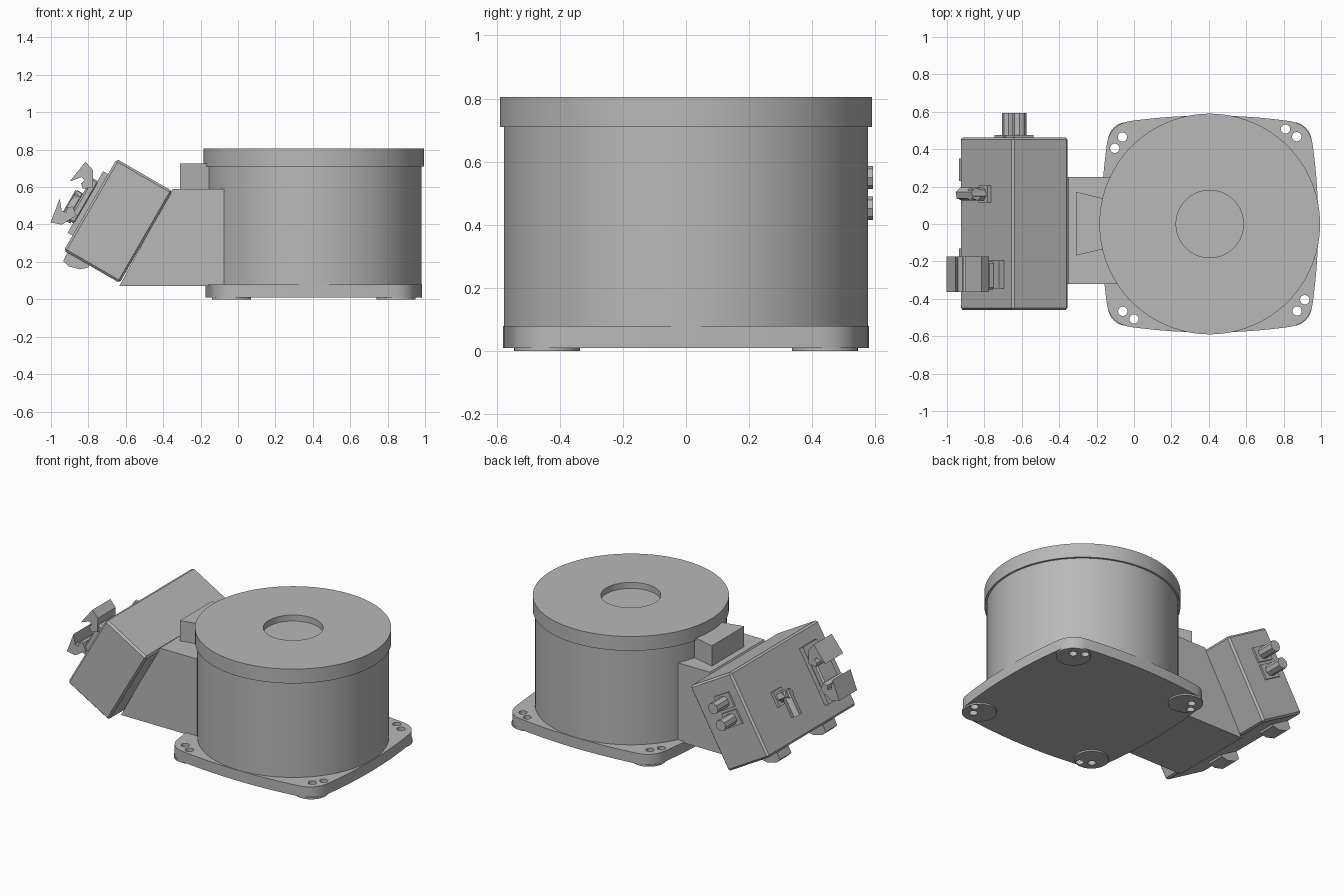
import bpy, bmesh, math
from mathutils import Vector, Matrix

cube = bpy.data.objects.get("Cube")
if cube:
    bpy.data.objects.remove(cube, do_unlink=True)

grey = bpy.data.materials.new("machine grey")
grey.use_nodes = True
colour = (0.48, 0.48, 0.48, 1)
grey.diffuse_color = colour
grey.node_tree.nodes["Principled BSDF"].inputs["Base Color"].default_value = colour

CX = 0.405                                  # axis of the round body
FACE = Vector((-0.79, 0, 0.505))            # centre of the tilted outer face
UP = Vector((0.5, 0, 0.866))
OUT = Vector((-0.866, 0, 0.5))
SIDE = Vector((0, 1, 0))


def finish(name, bm, smooth=False):
    bmesh.ops.recalc_face_normals(bm, faces=bm.faces)
    mesh = bpy.data.meshes.new(name)
    bm.to_mesh(mesh)
    bm.free()
    mesh.materials.append(grey)
    ob = bpy.data.objects.new(name, mesh)
    bpy.context.collection.objects.link(ob)
    if smooth:
        activate(ob)
        bpy.ops.object.shade_smooth_by_angle(angle=math.radians(30))
    return ob


def activate(ob):
    bpy.ops.object.select_all(action="DESELECT")
    ob.select_set(True)
    bpy.context.view_layer.objects.active = ob


def prism(name, points, sweep, bevel=0, smooth=False):
    """Extrude a closed outline of 3D points along a vector."""
    bm = bmesh.new()
    face = bm.faces.new([bm.verts.new(p) for p in points])
    new = bmesh.ops.extrude_face_region(bm, geom=[face])["geom"]
    moved = [v for v in new if isinstance(v, bmesh.types.BMVert)]
    bmesh.ops.translate(bm, verts=moved, vec=sweep)
    if bevel:
        bmesh.ops.bevel(bm, geom=bm.edges[:], offset=bevel, segments=1, affect="EDGES")
    return finish(name, bm, smooth)


def tilted(name, profile, y0, y1, bevel=0):
    """Outline given as (up, out) on the tilted face, swept along y."""
    pts = [FACE + UP * u + OUT * d + SIDE * y0 for u, d in profile]
    return prism(name, pts, SIDE * (y1 - y0), bevel)


def tilted_box(name, u0, u1, d0, d1, y0, y1, bevel=0):
    return tilted(name, [(u0, d0), (u1, d0), (u1, d1), (u0, d1)], y0, y1, bevel)


def rod(name, start, end, radius, sides=6):
    axis = (end - start).normalized()
    a = axis.orthogonal().normalized()
    b = axis.cross(a)
    angles = [math.tau * i / sides for i in range(sides)]
    pts = [start + (a * math.cos(t) + b * math.sin(t)) * radius for t in angles]
    return prism(name, pts, end - start)


def disc(name, x, y, z0, z1, radius, sides=32):
    return rod(name, Vector((x, y, z0)), Vector((x, y, z1)), radius, sides)


def cut(ob, cutter):
    mod = ob.modifiers.new("holes", "BOOLEAN")
    mod.operation = "DIFFERENCE"
    mod.object = cutter
    mod.solver = "EXACT"
    activate(ob)
    bpy.ops.object.modifier_apply(modifier=mod.name)


# Round body with overhanging lid and shallow recess
bm = bmesh.new()
profile = [(0, 0.03), (0.577, 0.03), (0.577, 0.71), (0.59, 0.71),
           (0.59, 0.805), (0.18, 0.805), (0.18, 0.765), (0, 0.765)]
verts = [bm.verts.new((CX + r, 0, z)) for r, z in profile]
edges = [bm.edges.new(pair) for pair in zip(verts, verts[1:])]
bmesh.ops.spin(bm, geom=verts + edges, cent=(CX, 0, 0), axis=(0, 0, 1),
               angle=math.tau, steps=96, use_duplicate=False)
bmesh.ops.remove_doubles(bm, verts=bm.verts, dist=0.0005)
finish("round_body", bm, True)

# Mounting plate: bulging sides, rounded corners
quarter = []
for i in range(16):
    y = -0.42 + 0.84 * i / 15
    quarter.append(Vector((0.58 - 0.031 * (y / 0.434) ** 2, y, 0.01)))
for i in range(10):
    t = math.radians(8 + 74 * i / 9)
    quarter.append(Vector((0.415 + 0.135 * math.cos(t), 0.415 + 0.135 * math.sin(t), 0.01)))
turns = [Matrix.Rotation(k * math.pi / 2, 3, "Z") for k in range(4)]
centre = Vector((CX, 0, 0))
plate = prism("mounting_plate", [centre + m @ p for m in turns for p in quarter],
              Vector((0, 0, 0.07)))

# Corner pads and paired bolt holes
for k, m in enumerate(turns):
    p = centre + m @ Vector((0.44, 0.44, 0))
    pad = disc(f"corner_pad_{k + 1}", p.x, p.y, 0, 0.012, 0.105)
    for hole in ((0.405, 0.508, 0), (0.465, 0.467, 0)):
        h = centre + m @ Vector(hole)
        cutter = disc("hole_cutter", h.x, h.y, -0.1, 0.2, 0.025, 20)
        cut(plate, cutter)
        cut(pad, cutter)
        bpy.data.objects.remove(cutter, do_unlink=True)
    activate(pad)
    bpy.ops.object.shade_smooth_by_angle(angle=math.radians(30))
activate(plate)
bpy.ops.object.shade_smooth_by_angle(angle=math.radians(30))

# Neck joining the body to the tilted connector box
neck = [(-0.635, 0.07), (0, 0.07), (0, 0.59), (-0.35, 0.59)]
prism("neck", [Vector((x, -0.32, z)) for x, z in neck], SIDE * 0.57)

# Wedge block on top of the neck
wedge = [(-0.31, -0.168), (-0.1, -0.12), (-0.1, 0.12), (-0.31, 0.172)]
prism("neck_block", [Vector((x, y, 0.58)) for x, y in wedge], Vector((0, 0, 0.145)))

# Tilted connector box
tilted_box("connector_box", -0.283, 0.283, -0.345, 0, -0.46, 0.463, 0.012)

# Latched socket: base, core and a mirrored pair of hooks
tilted_box("socket_base", -0.19, 0.19, -0.01, 0.03, -0.345, -0.195)
tilted_box("socket_core", -0.13, 0.13, 0.02, 0.065, -0.35, -0.2, 0.01)
hook = [(0.053, 0.158), (0.187, 0.137), (0.168, 0.08), (0.087, 0.035),
        (0.054, 0.077), (0.075, 0.1), (0.098, 0.091), (0.105, 0.115), (0.072, 0.142)]
for name, sign in (("upper_hook", 1), ("lower_hook", -1)):
    tilted(name, [(sign * u, d) for u, d in hook], -0.363, -0.175)

# Angled plug on the outer face
plug = FACE + SIDE * 0.16
tilted_box("plug_flange", -0.05, 0.05, -0.01, 0.02, 0.115, 0.205)
rod("plug_neck", plug, plug + OUT * 0.1, 0.035)
rod("plug_stem", plug + OUT * 0.075 + UP * 0.03, plug + OUT * 0.075 - UP * 0.14, 0.035)

# Two plugs on the back end
for k, (x, z) in enumerate(((-0.613, 0.55), (-0.67, 0.452))):
    p = Vector((x, 0.45, z))
    offset = p - FACE
    u, d = offset.dot(UP), offset.dot(OUT)
    tilted_box(f"end_flange_{k + 1}", u - 0.048, u + 0.048, d - 0.06, d + 0.06, 0.45, 0.476)
    rod(f"end_plug_{k + 1}", p, p + SIDE * 0.143, 0.037, 8)

# Two faceted bosses under the box
boss = [(-0.265, -0.02), (-0.333, -0.025), (-0.343, -0.063),
        (-0.326, -0.125), (-0.295, -0.159), (-0.265, -0.156)]
for k, y in enumerate((0.29, -0.19)):
    tilted(f"lower_boss_{k + 1}", boss, y - 0.06, y + 0.06)
